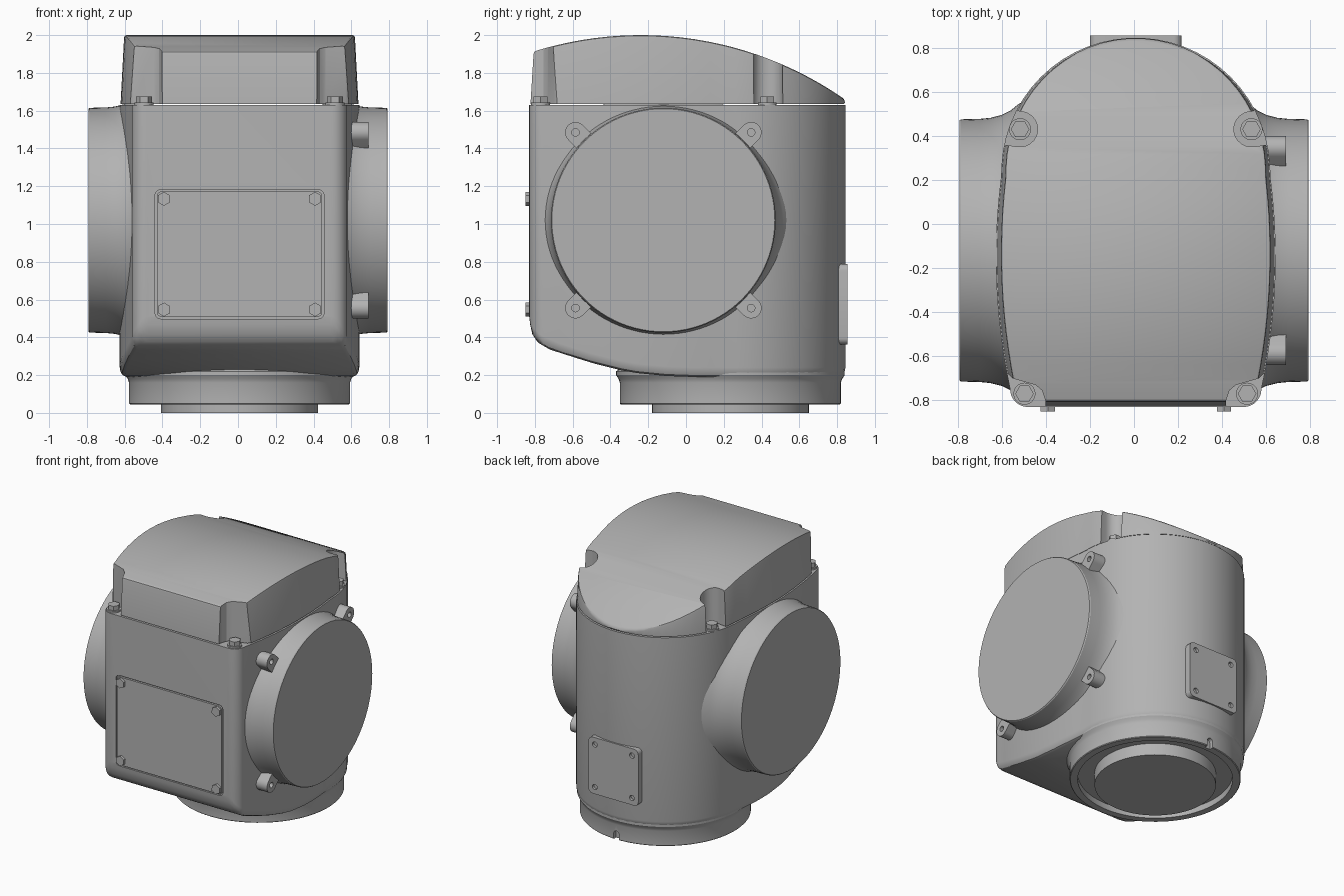
import bpy, bmesh, math

if "Cube" in bpy.data.objects:
    bpy.data.objects.remove(bpy.data.objects["Cube"])

CX = 0.008            # centre line of the casing
BASE_Y = 0.235        # axis of the round base and back wall
HUB_Y, HUB_Z = -0.12, 1.02
SEAM = 1.63           # joint between casing and lid

metal = bpy.data.materials.new("grey_metal")
metal.use_nodes = True
metal.diffuse_color = (0.45, 0.45, 0.45, 1)
metal.node_tree.nodes["Principled BSDF"].inputs["Base Color"].default_value = (0.45, 0.45, 0.45, 1)
parts = []

# (u, v) lie in the cross-section, w runs along the named axis
AXES = {"x": lambda u, v, w: (w, u, v),
        "y": lambda u, v, w: (u, w, v),
        "z": lambda u, v, w: (u, v, w)}


def finish(name, bm, cutter=False):
    bmesh.ops.recalc_face_normals(bm, faces=bm.faces)
    mesh = bpy.data.meshes.new(name)
    bm.to_mesh(mesh)
    bm.free()
    ob = bpy.data.objects.new(name, mesh)
    bpy.context.scene.collection.objects.link(ob)
    mesh.materials.append(metal)
    if cutter:
        ob.hide_render = True
    else:
        parts.append(ob)
    return ob


def skin(name, rings, cutter=False):
    """Join closed rings of points and cap both ends."""
    bm = bmesh.new()
    loops = [[bm.verts.new(p) for p in ring] for ring in rings]
    n = len(loops[0])
    for a, b in zip(loops, loops[1:]):
        for i in range(n):
            j = (i + 1) % n
            bm.faces.new((a[i], a[j], b[j], b[i]))
    bm.faces.new(loops[0])
    bm.faces.new(loops[-1])
    return finish(name, bm, cutter)


def prism(name, pts, lo, hi, axis, cutter=False):
    return skin(name, [[AXES[axis](u, v, w) for u, v in pts] for w in (lo, hi)], cutter)


def circle(cu, cv, r, n=24, start=0.0):
    return [(cu + r * math.cos(start + math.tau * i / n),
             cv + r * math.sin(start + math.tau * i / n)) for i in range(n)]


def lathe(name, profile, cu, cv, axis, n=96):
    return skin(name, [[AXES[axis](u, v, w) for u, v in circle(cu, cv, r, n)]
                       for r, w in profile])


def rounded_rect(cu, cv, hu, hv, r):
    pts = []
    for q, (su, sv) in enumerate(((1, 1), (-1, 1), (-1, -1), (1, -1))):
        for k in range(6):
            a = math.pi / 2 * (q + k / 5)
            pts.append((cu + su * (hu - r) + r * math.cos(a),
                        cv + sv * (hv - r) + r * math.sin(a)))
    return pts


def slot(cu, cv, r, length, angle):
    """Half-round end, open towards the given angle."""
    pts = [(cu + r * math.cos(angle + math.pi * (0.5 + k / 12)),
            cv + r * math.sin(angle + math.pi * (0.5 + k / 12))) for k in range(13)]
    du, dv = length * math.cos(angle), length * math.sin(angle)
    return pts + [(pts[-1][0] + du, pts[-1][1] + dv), (pts[0][0] + du, pts[0][1] + dv)]


def cut(ob, cutters):
    for c in cutters:
        mod = ob.modifiers.new("cut", "BOOLEAN")
        mod.operation, mod.solver, mod.object = "DIFFERENCE", "EXACT", c
    bpy.context.view_layer.update()
    dg = bpy.context.evaluated_depsgraph_get()
    mesh = bpy.data.meshes.new_from_object(ob.evaluated_get(dg))
    ob.modifiers.clear()
    ob.data = mesh
    for c in cutters:
        bpy.data.objects.remove(c)


# Half outline of the casing seen from above, front to back
outline = []
for k in range(10):
    a = math.pi / 2 * (k / 9 - 1)
    outline.append((0.49 + 0.08 * math.cos(a), -0.75 + 0.08 * math.sin(a)))
for k in range(1, 13):
    y = -0.75 + 0.08 * k
    outline.append((0.635 - 0.18 * (y + 0.15) ** 2, y))
for deg in range(3, 90, 6):
    a = math.radians(deg)
    outline.append((0.61 * math.cos(a), BASE_Y + 0.61 * math.sin(a)))


def shell(name, rings):
    """Loft mirrored half rings; caps are strips running left to right."""
    bm = bmesh.new()
    right = [[bm.verts.new((CX + x, y, z)) for x, y, z in r] for r in rings]
    left = [[bm.verts.new((CX - x, y, z)) for x, y, z in r] for r in rings]
    n = len(outline)
    for a, b, c, d in zip(right, right[1:], left, left[1:]):
        la, lb = a + c[::-1], b + d[::-1]
        for i in range(2 * n):
            j = (i + 1) % (2 * n)
            bm.faces.new((la[i], la[j], lb[j], lb[i]))
    for k in (0, -1):
        for i in range(n - 1):
            bm.faces.new((right[k][i], right[k][i + 1], left[k][i + 1], left[k][i]))
    return finish(name, bm)


def ring(height, scale=1.0):
    return [(x * scale, y * scale, height(y * scale)) for x, y in outline]


# Casing with a curved underside sweeping up to the front
under = [(-0.83, 0.46), (-0.815, 0.41), (-0.78, 0.37), (-0.72, 0.335), (-0.5, 0.265),
         (-0.3, 0.215), (-0.1, 0.195), (0.05, 0.19), (1, 0.19)]


def belly(y):
    for (y0, z0), (y1, z1) in zip(under, under[1:]):
        if y <= y1:
            return z0 + (z1 - z0) * max(0, y - y0) / (y1 - y0)


casing = shell("casing", [ring(lambda y: SEAM)] +
               [ring(lambda y, l=lift: belly(y) + l, s) for s, lift in
                ((1, 0.05), (0.994, 0.025), (0.98, 0.008), (0.955, 0))])
cut(casing, [prism("recess", rounded_rect(CX, 0.84, 0.447, 0.342, 0.03), -1, -0.815, "y", True)])


# Domed lid with drafted walls and bolt pockets
def dome(y):
    return 0.115 + math.sqrt(1.885 ** 2 - (y + 0.24) ** 2)


def lid_ring(drop, inset):
    pts = []
    for x, y in outline:
        s = 1 - 0.1 * max(0, dome(y) - SEAM) - inset
        pts.append((x * s, y * s, max(SEAM + 0.01, dome(y * s) - drop)))
    return pts


lid = shell("lid", [ring(lambda y: SEAM + 0.006, 0.992), lid_ring(0.015, 0),
                    lid_ring(0.004, 0.004), lid_ring(0, 0.015)])
corner = [(0.40, -1), (0.41, -0.80), (0.425, -0.755), (0.455, -0.73),
          (0.56, -0.70), (0.59, -0.67), (0.8, -0.65), (0.8, -1)]
pockets = []
for s in (1, -1):
    for shape in (corner, slot(0.525, 0.43, 0.08, 0.4, 0.15)):
        pockets.append(prism("pocket", [(CX + s * u, v) for u, v in shape],
                             SEAM - 0.1, 2.2, "z", True))
cut(lid, pockets)
for s in (1, -1):
    for place, u, v in (("front", 0.505, -0.77), ("back", 0.525, 0.43)):
        name = place + ("_left" if s > 0 else "_right") + "_lid_bolt"
        prism(name, circle(CX + s * u, v, 0.042, 6), SEAM - 0.02, SEAM + 0.045, "z")
        prism(name + "_washer", circle(CX + s * u, v, 0.05), SEAM - 0.02, SEAM + 0.012, "z")

# Round base with a recessed ring and a locating notch
base = lathe("base_flange", [(0.415, 0), (0.415, 0.09), (0.53, 0.09), (0.53, 0.045),
                             (0.58, 0.045), (0.585, 0.05), (0.585, 0.16), (0.592, 0.18),
                             (0.605, 0.2), (0.605, 0.22), (0.5, 0.3)], CX, BASE_Y, "z")
cut(base, [prism("notch", slot(CX, 0.09, 0.022, 0.2, -math.pi / 2), 0.79, 0.9, "y", True)])

# Side hubs, flared where they meet the casing
flare = [(0.59, 0.792), (0.595, 0.785), (0.597, 0.70), (0.602, 0.65), (0.615, 0.60),
         (0.635, 0.56), (0.66, 0.53), (0.69, 0.48), (0.5, 0.4)]
lathe("left_hub", flare, HUB_Y, HUB_Z, "x")
right_hub = lathe("right_hub", [(r, -w) for r, w in flare], HUB_Y, HUB_Z, "x")
cut(right_hub, [prism("notch", slot(-0.725, HUB_Z + 0.005, 0.025, 0.3, math.pi),
                      -0.9, -0.69, "z", True)])
right_hub.data.update()

# Drilled lugs around the left hub
for su, pu in ((-1, "front"), (1, "back")):
    for sv, pv in ((-1, "lower"), (1, "upper")):
        u, v = HUB_Y + su * 0.465, HUB_Z + sv * 0.465
        inward = math.atan2(-sv, -su)
        lug = prism(pu + "_" + pv + "_lug", slot(u, v, 0.055, 0.13, inward), 0.5, 0.69, "x")
        cut(lug, [prism("hole", circle(u, v, 0.02), 0.65, 0.8, "x", True)])

# Front cover plate with domed-edge bolts
prism("front_plate", rounded_rect(CX, 0.84, 0.437, 0.332, 0.025), -0.831, -0.8, "y")
for su in (-1, 1):
    for sv in (-1, 1):
        prism("front_plate_bolt", circle(CX + su * 0.4, 0.84 + sv * 0.293, 0.037, 6, 0.5),
              -0.85, -0.81, "y")

# Back plate with screw holes
back_plate = prism("back_plate", rounded_rect(CX, 0.575, 0.208, 0.213, 0.035), 0.78, 0.855, "y")
cut(back_plate, [prism("hole", circle(CX + su * 0.155, 0.575 + sv * 0.16, 0.02),
                       0.835, 0.9, "y", True) for su in (-1, 1) for sv in (-1, 1)])

# Smooth shading with crisp edges
bpy.ops.object.select_all(action="DESELECT")
for ob in parts:
    ob.select_set(True)
bpy.context.view_layer.objects.active = parts[0]
bpy.ops.object.shade_smooth_by_angle(angle=math.radians(30))
